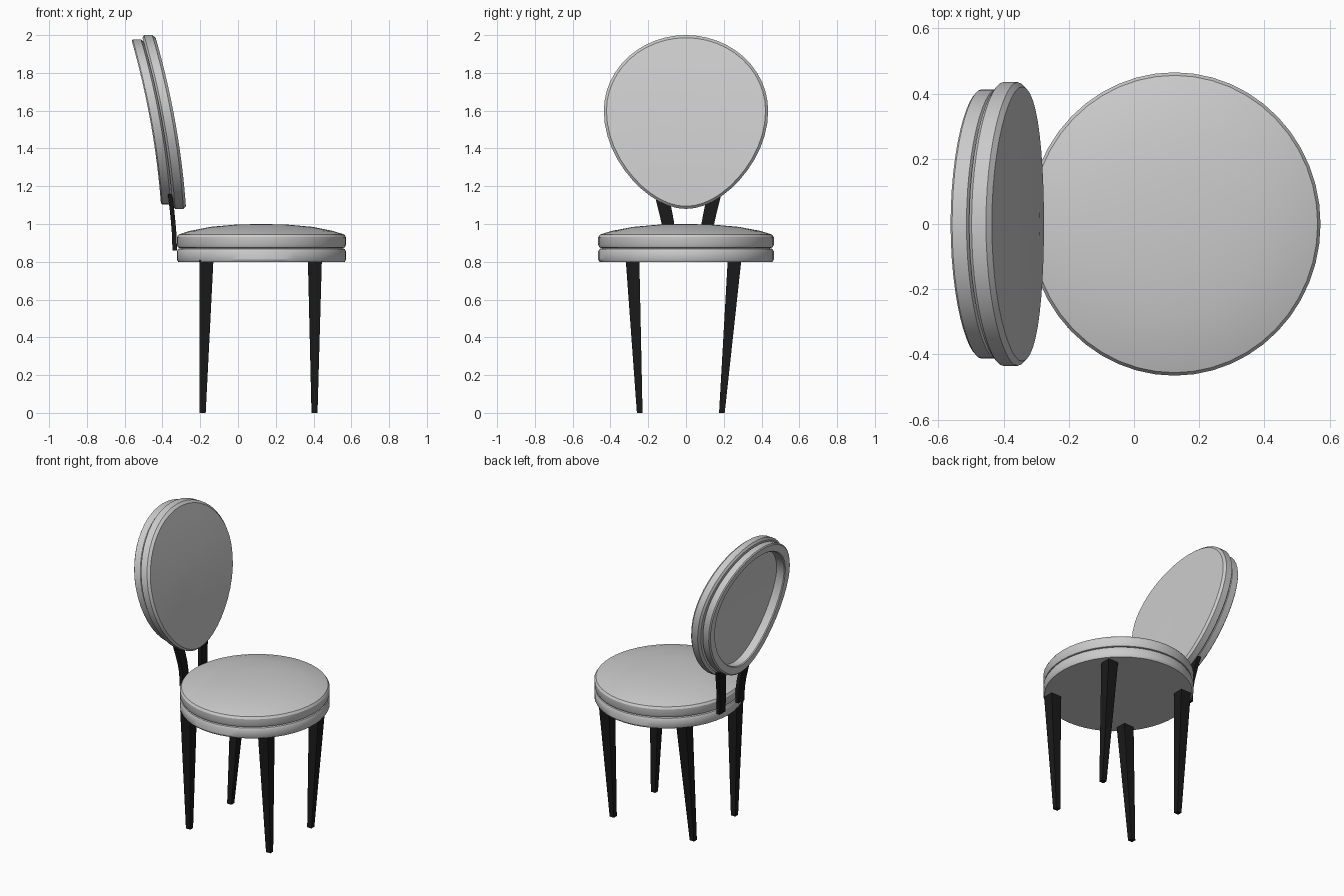
import bpy, bmesh, math
from mathutils import Vector

if "Cube" in bpy.data.objects:
    bpy.data.objects.remove(bpy.data.objects["Cube"])

SEG = 48

black = bpy.data.materials.new("black_wood")
black.diffuse_color = (0.01, 0.01, 0.01, 1)
black.use_nodes = True
black.node_tree.nodes["Principled BSDF"].inputs["Base Color"].default_value = black.diffuse_color


def loft(name, rings, mat=None, loop=False, cap=False, smooth=True):
    """Skin a list of point rings; loop joins last ring to first, cap fills the ends."""
    bm = bmesh.new()
    vs = [[bm.verts.new(p) for p in ring] for ring in rings]
    pairs = list(zip(vs, vs[1:])) + ([(vs[-1], vs[0])] if loop else [])
    for a, b in pairs:
        n = len(a)
        for i in range(n):
            j = (i + 1) % n
            bm.faces.new((a[i], a[j], b[j], b[i]))
    if cap:
        bm.faces.new(vs[0])
        bm.faces.new(vs[-1])
    bmesh.ops.remove_doubles(bm, verts=bm.verts, dist=1e-5)
    bmesh.ops.recalc_face_normals(bm, faces=bm.faces)
    me = bpy.data.meshes.new(name)
    bm.to_mesh(me)
    bm.free()
    ob = bpy.data.objects.new(name, me)
    bpy.context.collection.objects.link(ob)
    if mat:
        me.materials.append(mat)
    if smooth:
        bpy.ops.object.select_all(action='DESELECT')
        ob.select_set(True)
        bpy.context.view_layer.objects.active = ob
        bpy.ops.object.shade_smooth_by_angle(angle=math.radians(30))
    return ob


angles = [2 * math.pi * i / SEG for i in range(SEG)]


# Seat: slightly oval lathed shapes, base and domed cushion
def seat_ring(r, z):
    return [(0.124 + 0.448 * r * math.cos(a), 0.465 * r * math.sin(a), z) for a in angles]


base = [(0, .80), (.985, .80), (1, .812), (1, .855), (.985, .868), (.955, .872), (0, .872)]
cushion = [(0, .872), (.955, .872), (.985, .876), (1, .89), (1, .93), (.98, .944),
           (.85, .963), (.6, .985), (.3, .997), (0, 1.0)]
loft("seat_base", [seat_ring(r, z) for r, z in base])
loft("seat_cushion", [seat_ring(r, z) for r, z in cushion])


# Backrest: egg-shaped outline laid on a backward-curving surface
def back_x(z):
    t = (z - 1.08) / 0.92
    return -0.275 - 0.063 * t - 0.102 * t * t


def back_ring(inset, scale, dx):
    pts = []
    for a in angles:
        s, c = math.sin(a), math.cos(a)
        z = 1.6 + s * scale * ((0.40 if s > 0 else 0.52) - inset)
        y = c * scale * (0.435 - inset)
        if s < 0:
            y *= 1 - 0.16 * s * s
        pts.append((back_x(z) + dx, y, z))
    return pts


pad = [(0, 0, -.07), (0, .35, -.07), (0, .7, -.07), (.015, 1, -.07), (0, 1, -.058),
       (0, 1, -.014), (.014, 1, 0), (0, .7, 0), (0, .35, 0), (0, 0, 0)]
loft("backrest_pad", [back_ring(*p) for p in pad])

# Hollow rear frame around the recessed back of the pad
frame = [(.04, 1, -.068), (.022, 1, -.08), (.022, 1, -.124), (.03, 1, -.131),
         (.075, 1, -.131), (.08, 1, -.125), (.08, 1, -.068)]
loft("backrest_frame", [back_ring(*p) for p in frame], loop=True)


# Wooden parts: rectangular sections along a path
def box_ring(x, y, z, w, d):
    return [(x - w / 2, y - d / 2, z), (x + w / 2, y - d / 2, z),
            (x + w / 2, y + d / 2, z), (x - w / 2, y + d / 2, z)]


# Four tapered legs
for pos, xt, xb in (("front", 0.407, 0.405), ("back", -0.167, -0.187)):
    for side, yt, yb in (("right", -0.283, -0.245), ("left", 0.257, 0.19)):
        loft(f"{pos}_{side}_leg",
             [box_ring(xb, yb, 0, .032, .03), box_ring(xt, yt, .81, .074, .072)],
             black, cap=True, smooth=False)

# Two curved posts joining seat and backrest
for side, sign, shift in (("right", -1, 0.01), ("left", 1, 0.01)):
    path = [(-.335, .10, .86), (-.338, .10, .95), (-.343, .107, 1.01),
            (-.350, .122, 1.08), (-.360, .14, 1.16)]
    loft(f"back_post_{side}",
         [box_ring(x, sign * y + shift, z, .024, .06 + .015 * (z - .86) / .3) for x, y, z in path],
         black, cap=True, smooth=False)
